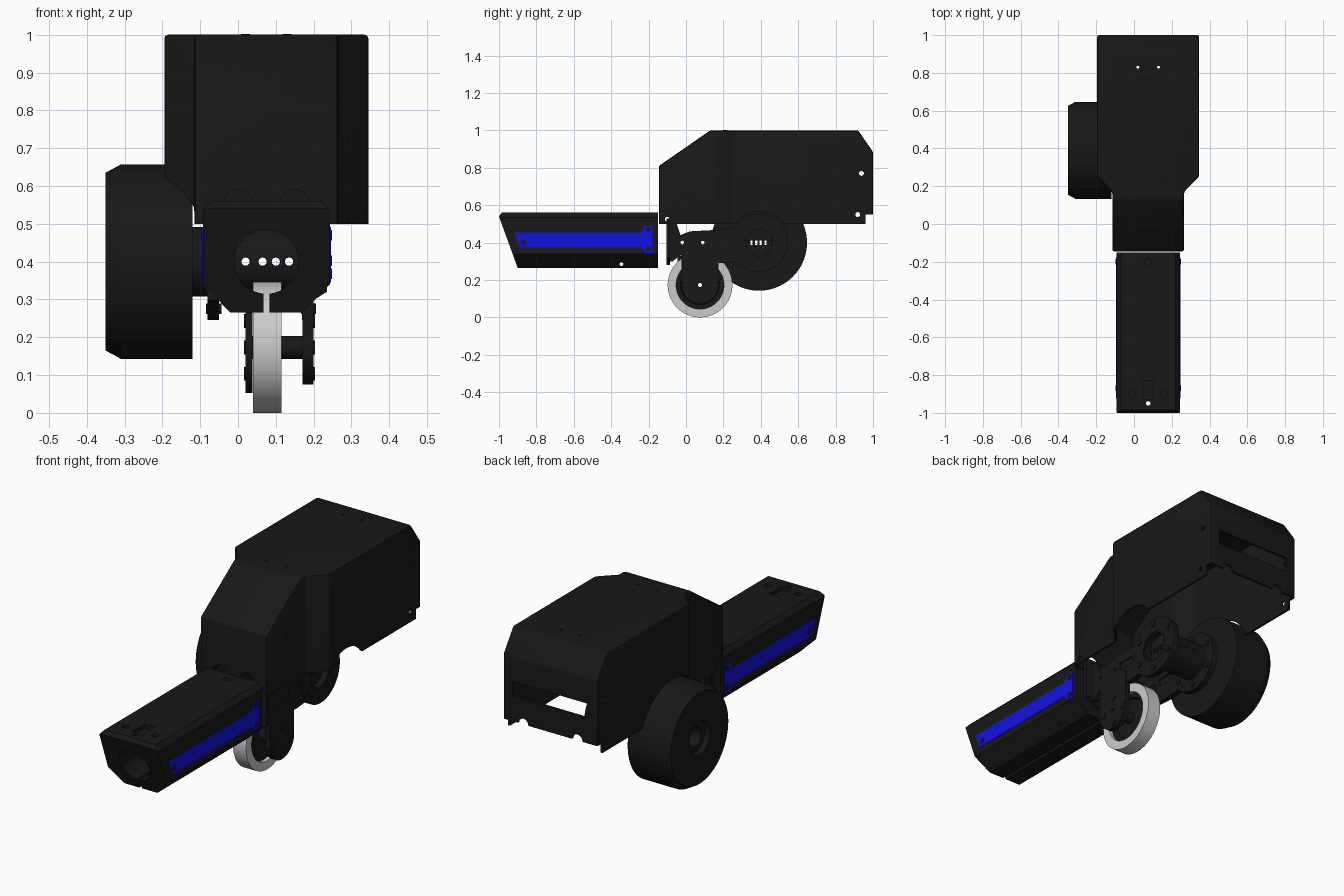
import bpy, bmesh
from math import sin, cos, pi, radians
from mathutils import Vector

if "Cube" in bpy.data.objects:
    bpy.data.objects.remove(bpy.data.objects["Cube"])

def material(name, rgb):
    m = bpy.data.materials.new(name)
    m.diffuse_color = (*rgb, 1)
    m.use_nodes = True
    m.node_tree.nodes["Principled BSDF"].inputs["Base Color"].default_value = m.diffuse_color
    return m

BLACK = material("black", (0.009, 0.009, 0.009))
BLUE = material("blue", (0.006, 0.006, 0.75))
PLACE = {'x': lambda a, p: (a, p[0], p[1]),
         'y': lambda a, p: (p[0], a, p[1]),
         'z': lambda a, p: (p[0], p[1], a)}

def finish(name, bm, mat=BLACK):
    bmesh.ops.recalc_face_normals(bm, faces=bm.faces)
    me = bpy.data.meshes.new(name)
    bm.to_mesh(me)
    bm.free()
    ob = bpy.data.objects.new(name, me)
    bpy.context.collection.objects.link(ob)
    if mat:
        me.materials.append(mat)
    return ob

def prism_bm(pts, axis, a, b):
    bm = bmesh.new()
    lo = [bm.verts.new(PLACE[axis](a, p)) for p in pts]
    hi = [bm.verts.new(PLACE[axis](b, p)) for p in pts]
    bm.faces.new(lo)
    bm.faces.new(hi)
    for i in range(len(pts)):
        j = (i + 1) % len(pts)
        bm.faces.new((lo[i], lo[j], hi[j], hi[i]))
    bmesh.ops.recalc_face_normals(bm, faces=bm.faces)
    return bm

def prism(name, pts, axis, a, b, mat=BLACK):
    return finish(name, prism_bm(pts, axis, a, b), mat)

def circle(u, v, r, n=24):
    return [(u + r * cos(2 * pi * i / n), v + r * sin(2 * pi * i / n)) for i in range(n)]

def rect(u0, u1, v0, v1):
    return [(u0, v0), (u1, v0), (u1, v1), (u0, v1)]

def lathe(name, profile, cy, cz, mat=BLACK, n=64):
    # closed (x, radius) profile turned about an axis along x
    bm = bmesh.new()
    rings = [[bm.verts.new((x, cy + r * cos(2 * pi * i / n), cz + r * sin(2 * pi * i / n)))
              for x, r in profile] for i in range(n)]
    for i in range(n):
        a, b = rings[i], rings[(i + 1) % n]
        for k in range(len(profile)):
            m = (k + 1) % len(profile)
            bm.faces.new((a[k], a[m], b[m], b[k]))
    return finish(name, bm, mat)

def apply(ob, kind, **props):
    mod = ob.modifiers.new(kind, kind)
    for k, v in props.items():
        setattr(mod, k, v)
    bpy.context.view_layer.objects.active = ob
    bpy.ops.object.modifier_apply(modifier=mod.name)

def cut(ob, pts, axis, a, b):
    tool = prism("cutter", pts, axis, a, b)
    tool.hide_render = True
    apply(ob, 'BOOLEAN', object=tool, operation='DIFFERENCE', solver='EXACT')
    bpy.data.objects.remove(tool, do_unlink=True)

def slice_off(bm, co, no):
    geom = bm.verts[:] + bm.edges[:] + bm.faces[:]
    res = bmesh.ops.bisect_plane(bm, geom=geom, plane_co=co, plane_no=no, clear_outer=True)
    edges = [e for e in res['geom_cut'] if isinstance(e, bmesh.types.BMEdge)]
    bmesh.ops.edgeloop_fill(bm, edges=edges)

CX = 0.075            # barrel centre line
MY, MZ = 0.39, 0.40   # drum axis
WY, WZ = 0.075, 0.173 # wheel axis

# Folded sheet cover
foot = [(-.115, -.145), (.265, -.145), (.265, .17), (.345, .25),
        (.345, 1), (-.195, 1), (-.195, .25), (-.115, .17)]
bm = prism_bm(foot, 'z', .5, 1)
slice_off(bm, Vector((0, -.145, .81)), Vector((0, -.19, .275)))
slice_off(bm, Vector((0, .92, 1)), Vector((0, .115, .08)))
bmesh.ops.recalc_face_normals(bm, faces=bm.faces)
bmesh.ops.delete(bm, geom=[f for f in bm.faces if f.calc_center_median().z < .501],
                 context='FACES_ONLY')
me = bpy.data.meshes.new("cover")
bm.to_mesh(me)
bm.free()
me.materials.append(BLACK)
cover = bpy.data.objects.new("cover", me)
bpy.context.collection.objects.link(cover)
apply(cover, 'BEVEL', width=.01, segments=2, limit_method='ANGLE', angle_limit=radians(25))
apply(cover, 'SOLIDIFY', thickness=.012, offset=-1)
cut(cover, circle(MY, MZ, .264, 64), 'x', -.3, -.09)     # drum clearance
cut(cover, circle(MY, MZ, .165, 48), 'x', .25, .4)       # hub clearance
cut(cover, rect(-.14, .29, .68, .755), 'y', .9, 1.1)     # rear window
cut(cover, rect(-.3, .4, .4, .55), 'y', .96, 1.1)        # rear bottom step
for x in (-.08, .23):
    cut(cover, circle(x, .55, .03), 'y', .95, 1.1)
for x in (0, .15):
    cut(cover, circle(x, .55, .04), 'y', -.2, -.1)
for y, z in ((-.1, .525), (.938, .77), (.918, .55)):
    cut(cover, circle(y, z, .013), 'x', -.4, .5)
for x in (.02, .13):
    cut(cover, circle(x, .83, .008, 12), 'z', .9, 1.1)
    prism("cover_bolt", circle(x, .21, .012, 12), 'z', .99, 1.002)

# Barrel shroud with slanted muzzle, bore and lower slot
half = [(.145, .56), (.168, .535), (.168, .34), (.095, .265)]
section = [(CX + x, z) for x, z in half] + [(CX - x, z) for x, z in reversed(half)]
bm = prism_bm(section, 'y', -1, -.15)
slice_off(bm, Vector((0, -1, .54)), Vector((0, -.275, -.1)))
slice_off(bm, Vector((0, -1, .54)), Vector((0, -.02, .015)))
barrel = finish("barrel_shroud", bm)
cut(barrel, circle(CX, .4, .085, 48), 'y', -1.1, 0)
cut(barrel, rect(CX - .008, CX + .008, .2, .36), 'y', -1.1, 0)
cut(barrel, circle(-.345, .285, .01, 16), 'x', -.2, .4)
cut(barrel, circle(CX, -.95, .012, 16), 'z', .45, .7)
cut(barrel, rect(.047, .103, -.93, -.83), 'z', .54, .7)
for x, y in ((-.01, -.9), (.16, -.9), (CX, -.2)):
    cut(barrel, circle(x, y, .018, 16), 'z', .545, .7)

# Blue side strips with bolts
strip = [(-.92, .455), (-.24, .455), (-.22, .492), (-.178, .492),
         (-.178, .345), (-.22, .345), (-.24, .375), (-.888, .375)]
for side, s in (("left", -1), ("right", 1)):
    prism("strip_" + side, strip, 'x', CX + s * .16, CX + s * .1705, BLUE)
    for y, z in ((-.87, .402), (-.2, .368), (-.2, .47)):
        prism("strip_bolt_" + side, circle(y, z, .014, 16), 'x', CX + s * .16, CX + s * .173)

# Side drum with chamfered outer rim and hub recess
lathe("drum", [(-.12, .257), (-.31, .257), (-.35, .235), (-.35, .085), (-.325, .08),
               (-.325, .05), (-.12, .05)], MY, MZ, n=96)

# Slotted hub tube carrying the drum
tube = lathe("hub_tube", [(-.13, .092), (.195, .092), (.195, .072), (-.13, .072)], MY, MZ)
for x in (.02, .065, .1, .135):
    cut(tube, circle(x, .4, .011, 12), 'y', .2, .6)
grille = prism("hub_grille", circle(MY, MZ, .076, 32), 'x', .155, .165)
for i in range(6):
    y = .325 + i * .025
    cut(grille, rect(y - .006, y + .006, .387, .411), 'x', .1, .2)

# Side plates with round hub ends
outline = [(-.105, .3), (-.07, .3), (-.03, .335), (.06, .3), (.2, .29), (.32, .3),
           (.32, .5), (.2, .47), (.02, .46), (-.03, .44), (-.05, .5), (-.105, .52)]
for side, x in (("left", -.08), ("right", .17)):
    plate = prism("side_plate_" + side, outline, 'x', x, x + .028)
    for y, z in ((-.02, .4), (.09, .4)):
        cut(plate, circle(y, z, .01, 12), 'x', x - .1, x + .1)
    cut(plate, rect(.13, .22, .38, .42), 'x', x + .02, x + .1)
    cut(plate, circle(MY, MZ, .085, 32), 'x', x - .1, x + .1)
    lathe("plate_ring_" + side, [(x - .001, .155), (x + .03, .155), (x + .03, .08),
                                 (x - .001, .08)], MY, MZ)
    for i in range(6):
        a = pi / 6 + i * pi / 3
        prism("ring_bolt_" + side, circle(MY + .125 * cos(a), MZ + .125 * sin(a), .014, 12),
              'x', x - .004, x + .036)

# Front cross plate behind the barrel
cross = prism("cross_plate", [(-.085, .32), (-.02, .28), (.17, .28), (.235, .32),
                              (.235, .53), (-.085, .53)], 'y', -.105, -.085)
cut(cross, circle(CX, .4, .088, 48), 'y', -.2, 0)
cut(cross, rect(.03, .125, .2, .36), 'y', -.2, 0)

# Wheel arms
for side, x0, x1, r, top in (("left", .02, .038, .12, .33), ("right", .171, .2, .098, .36)):
    lathe("arm_end_" + side, [(x0, r), (x1, r), (x1, .011), (x0, .011)], WY, WZ)
    prism("wheel_arm_" + side, [(WY - r, WZ + .02), (WY - .03, WZ + .03), (WY + .03, WZ + .03),
                                (WY + r, WZ + .02), (WY + r, top), (WY - r, top)], 'x', x0, x1)
    xb = x0 - .004 if side == "left" else x1 + .004
    for dy, dz in ((.07, 0), (-.07, 0), (0, .07), (0, -.07)):
        prism("arm_bolt_" + side, circle(WY + dy, WZ + dz, .018, 12), 'x', xb, (x0 + x1) / 2)

# Wheel tyre, hub disc and axle
lathe("wheel_tyre", [(.04, .173), (.115, .173), (.115, .128), (.04, .128)], WY, WZ, None, 80)
lathe("wheel_hub", [(.05, .129), (.095, .129), (.095, .105), (.085, .1), (.085, .011),
                    (.06, .011), (.06, .1), (.05, .105)], WY, WZ)
lathe("wheel_axle", [(.025, .03), (.195, .03), (.195, .011), (.025, .011)], WY, WZ, n=32)

# Smooth curved faces, keep hard edges
bpy.ops.object.select_all(action='SELECT')
bpy.context.view_layer.objects.active = cover
bpy.ops.object.shade_smooth_by_angle(angle=radians(25))
